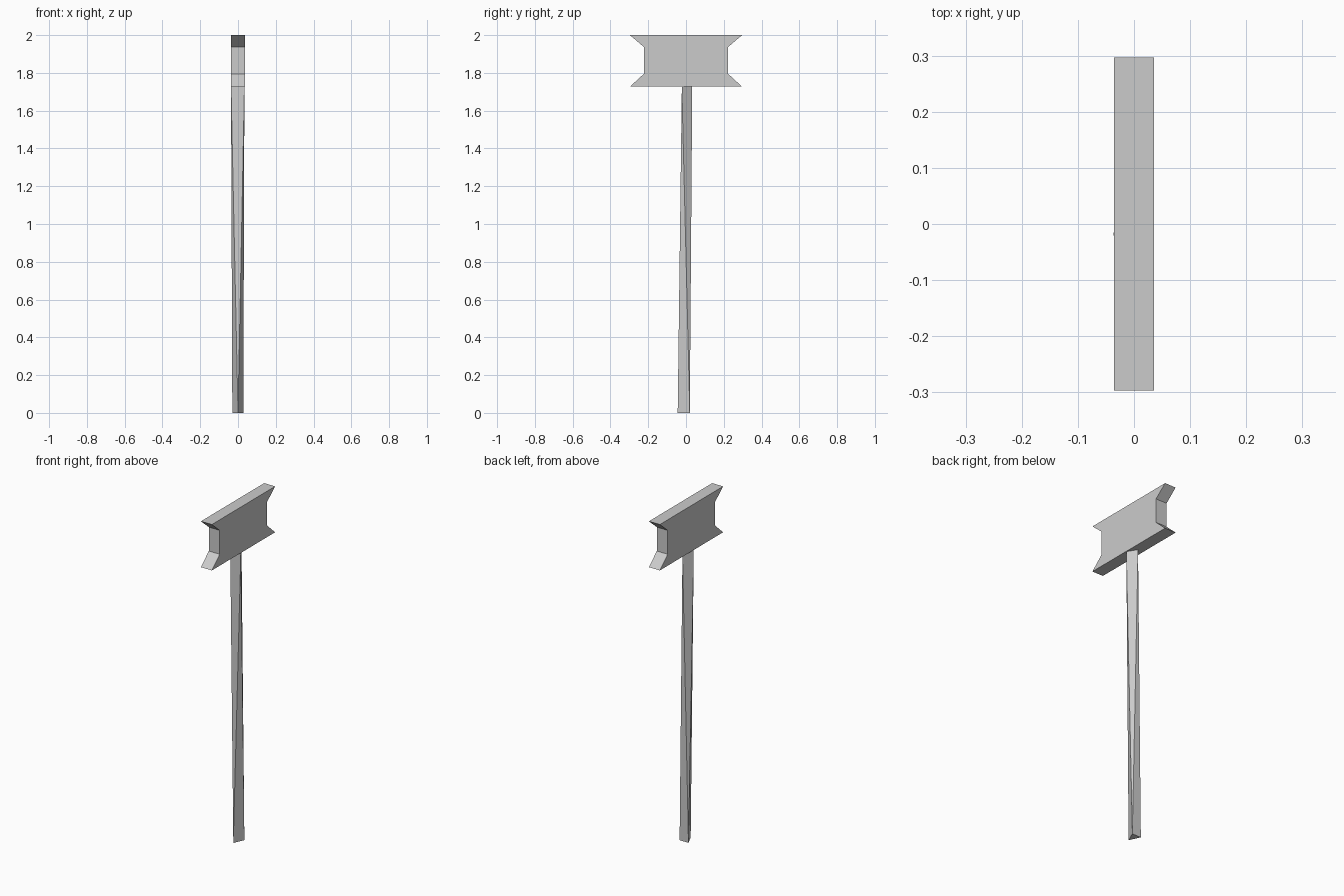
import bpy, bmesh

if "Cube" in bpy.data.objects:
    bpy.data.objects.remove(bpy.data.objects["Cube"])


def make_object(name, bm):
    bmesh.ops.recalc_face_normals(bm, faces=bm.faces)
    mesh = bpy.data.meshes.new(name)
    bm.to_mesh(mesh)
    bm.free()
    obj = bpy.data.objects.new(name, mesh)
    bpy.context.collection.objects.link(obj)
    return obj


# Head: notched profile in the YZ plane, extruded along x
half = [(0.297, 2.0), (0.223, 1.937), (0.223, 1.795), (0.297, 1.727)]
profile = half + [(-y, z) for y, z in reversed(half)]
thick = 0.036
bm = bmesh.new()
face = bm.faces.new([bm.verts.new((-thick, y, z)) for y, z in profile])
ext = bmesh.ops.extrude_face_region(bm, geom=[face])
moved = [g for g in ext["geom"] if isinstance(g, bmesh.types.BMVert)]
bmesh.ops.translate(bm, verts=moved, vec=(2 * thick, 0, 0))
make_object("head", bm)

# Post: three-sided shaft whose top triangle is turned against the bottom one
bottom = [(0.0, -0.044), (0.028, 0.02), (-0.03, 0.02)]
top = [(0.034, -0.022), (0.0, 0.033), (-0.037, -0.02)]
bm = bmesh.new()
lo = [bm.verts.new((x, y, 0.0)) for x, y in bottom]
hi = [bm.verts.new((x, y, 1.73)) for x, y in top]
bm.faces.new(lo)
bm.faces.new(hi)
for i in range(3):
    j = (i + 1) % 3
    bm.faces.new((lo[i], lo[j], hi[i]))
    bm.faces.new((hi[i], lo[j], hi[j]))
make_object("post", bm)
